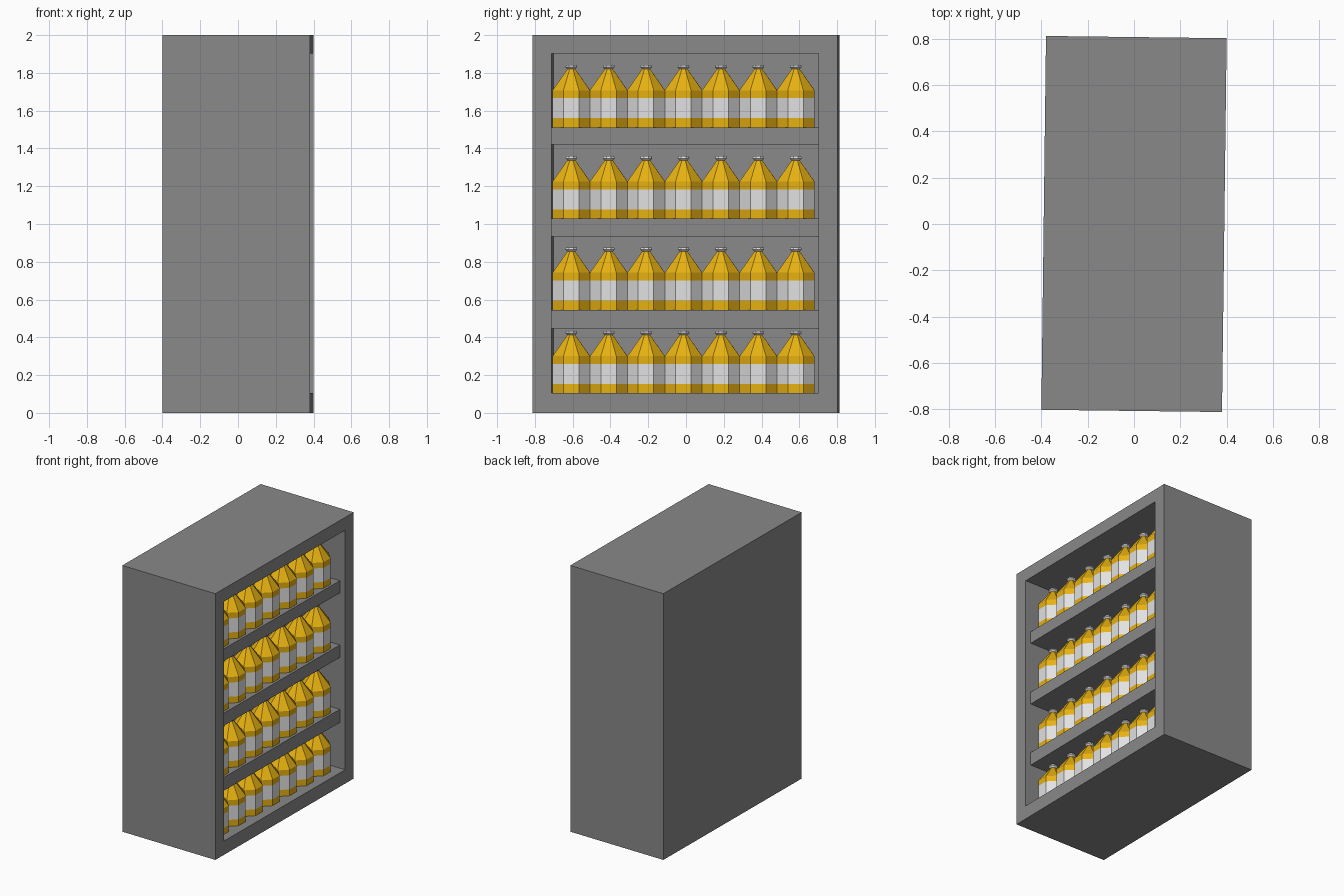
import bpy, bmesh, math
from mathutils import Matrix

if "Cube" in bpy.data.objects:
    bpy.data.objects.remove(bpy.data.objects["Cube"])

TURN = Matrix.Rotation(-0.0124, 4, 'Z')   # the whole cabinet stands slightly turned


def material(name, rgb):
    m = bpy.data.materials.new(name)
    m.diffuse_color = (*rgb, 1)
    m.use_nodes = True
    m.node_tree.nodes["Principled BSDF"].inputs["Base Color"].default_value = m.diffuse_color
    return m


GREY = material("cabinet grey", (0.25, 0.25, 0.25))
YELLOW = material("bottle yellow", (0.85, 0.47, 0.006))
WHITE = material("label white", (0.76, 0.76, 0.76))


def place(name, mesh, matrix=Matrix()):
    ob = bpy.data.objects.new(name, mesh)
    bpy.context.collection.objects.link(ob)
    ob.matrix_world = TURN @ matrix
    return ob


def box(name, x0, x1, y0, y1, z0, z1):
    bm = bmesh.new()
    bmesh.ops.create_cube(bm, size=1)
    bmesh.ops.scale(bm, vec=(x1 - x0, y1 - y0, z1 - z0), verts=bm.verts)
    bmesh.ops.translate(bm, vec=((x0 + x1) / 2, (y0 + y1) / 2, (z0 + z1) / 2), verts=bm.verts)
    mesh = bpy.data.meshes.new(name)
    bm.to_mesh(mesh)
    bm.free()
    mesh.materials.append(GREY)
    place(name, mesh)


def bottle_mesh(sides=8):
    # (apothem, height) rings from base to cap
    rings = [(0.099, 0), (0.099, 0.048), (0.099, 0.154), (0.099, 0.196),
             (0.021, 0.308), (0.031, 0.318), (0.028, 0.33)]
    # material of each band: 0 yellow, 1 white
    bands = [0, 1, 0, 0, 1, 1]
    bm = bmesh.new()
    loops = []
    for apothem, z in rings:
        r = apothem / math.cos(math.pi / sides)
        loops.append([bm.verts.new((r * math.cos(a), r * math.sin(a), z))
                      for a in (2 * math.pi * (i + 0.5) / sides for i in range(sides))])
    for low, high, mat in zip(loops, loops[1:], bands):
        for i in range(sides):
            j = (i + 1) % sides
            bm.faces.new((low[i], low[j], high[j], high[i])).material_index = mat
    bm.faces.new(loops[0][::-1])
    bm.faces.new(loops[-1]).material_index = 1
    mesh = bpy.data.meshes.new("bottle")
    bm.to_mesh(mesh)
    bm.free()
    mesh.materials.append(YELLOW)
    mesh.materials.append(WHITE)
    return mesh


# Cabinet shell
HX, HY, IN = 0.39, 0.807, 0.707
box("front_side_panel", -HX, HX, -HY, -IN, 0, 2)
box("rear_side_panel", -HX, HX, IN, HY, 0, 2)
box("top_panel", -HX, HX, -IN, IN, 1.903, 2)
box("bottom_panel", -HX, HX, -IN, IN, 0, 0.104)
box("back_panel", -HX, -HX + 0.03, -IN, IN, 0.104, 1.903)

# Recessed shelves
for n, (z0, z1) in enumerate([(0.446, 0.546), (0.934, 1.029), (1.42, 1.512)]):
    box(f"shelf_{n + 1}", -HX + 0.03, 0.345, -IN, IN, z0, z1)

# One row of bottles on every level
bottle = bottle_mesh()
for row, z in enumerate([0.104, 0.546, 1.029, 1.512]):
    for i in range(7):
        place(f"bottle_{row + 1}_{i + 1}", bottle,
              Matrix.Translation((0.228, -0.01 + (i - 3) * 0.198, z)))
